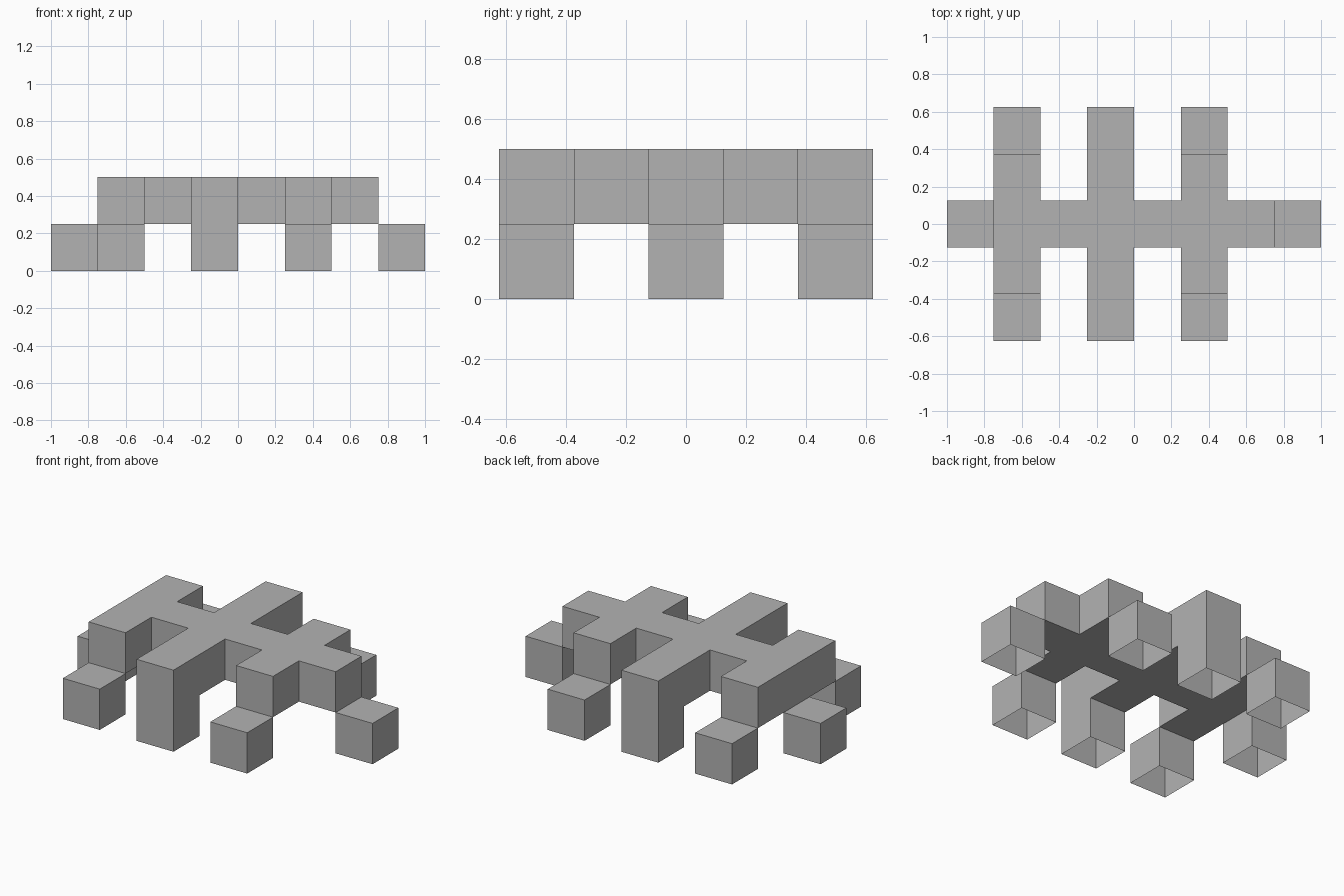
import bpy, bmesh
from mathutils import Vector

if "Cube" in bpy.data.objects:
    bpy.data.objects.remove(bpy.data.objects["Cube"])

U = 0.25  # block size

grey = bpy.data.materials.new("stone grey")
grey.diffuse_color = (0.45, 0.45, 0.45, 1)
grey.use_nodes = True
grey.node_tree.nodes["Principled BSDF"].inputs["Base Color"].default_value = grey.diffuse_color


def build(name, cells):
    """Hollow shell around blocks (x, y, z); the ground side stays open."""
    cells = set(cells)
    bm = bmesh.new()
    for cell in cells:
        for axis in range(3):
            for sign in (-1, 1):
                near = list(cell)
                near[axis] += sign
                if tuple(near) in cells or near[2] < 0:
                    continue
                # one outward square on the exposed side
                n, a, b = Vector(), Vector(), Vector()
                n[axis], a[(axis + 1) % 3], b[(axis + 2) % 3] = sign, sign, 1
                mid = Vector(cell) + Vector((0.5, 0, 0.5)) + n / 2
                corners = [mid + (a * s + b * t) / 2
                           for s, t in ((-1, -1), (1, -1), (1, 1), (-1, 1))]
                bm.faces.new([bm.verts.new(c * U) for c in corners])
    bmesh.ops.remove_doubles(bm, verts=bm.verts, dist=0.001)
    bmesh.ops.dissolve_limit(bm, angle_limit=0.01, verts=bm.verts, edges=bm.edges)
    mesh = bpy.data.meshes.new(name)
    bm.to_mesh(mesh)
    bm.free()
    mesh.materials.append(grey)
    bpy.context.collection.objects.link(bpy.data.objects.new(name, mesh))


# Raised body: spine, short cross arms, and a long arm with legs
body = [(x, 0, 1) for x in range(-3, 3)]
body += [(x, y, 1) for x in (-3, 1) for y in (-1, 1)]
body += [(-1, y, 1) for y in range(-2, 3)]
body += [(-1, y, 0) for y in (-2, 2)]
build("body", body)

# Feet touching the ends of the short arms
for x, place in ((-3, "left"), (1, "right")):
    for y, side in ((-2, "front"), (2, "back")):
        build(f"{side}_{place}_foot", [(x, y, 0)])

# Feet at both ends of the spine
build("left_end_foot", [(-4, 0, 0)])
build("right_end_foot", [(3, 0, 0)])
